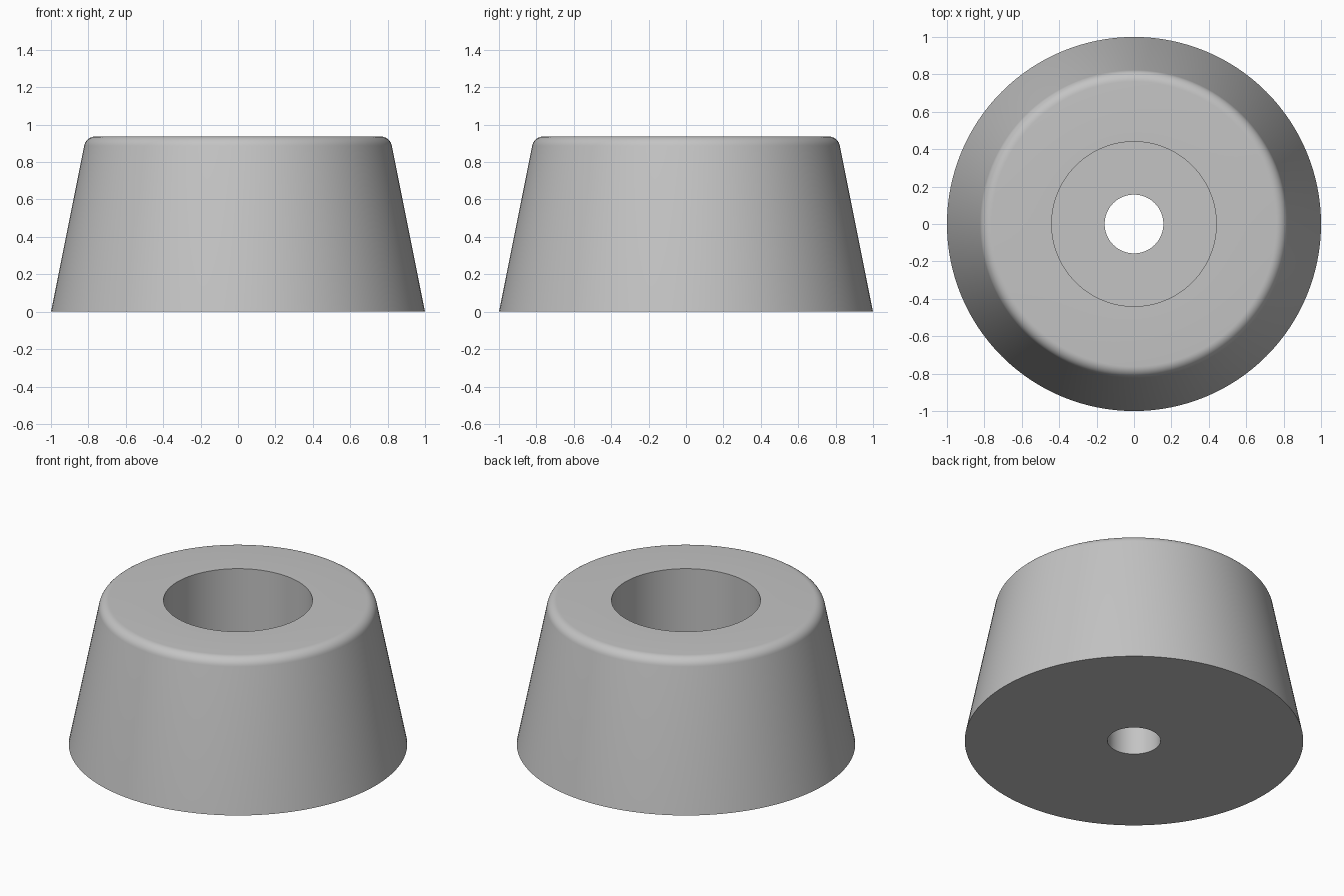
import bpy, bmesh
from math import sin, cos, atan2, pi, radians

cube = bpy.data.objects.get("Cube")
if cube:
    bpy.data.objects.remove(cube, do_unlink=True)

SEGMENTS = 128
BASE_R, TOP_R, HEIGHT = 1.0, 0.8125, 0.9375
BORE_R, HOLE_R, FLOOR_Z = 0.44, 0.157, 0.3125
FILLET = 0.0625

# Rubber grey
rubber = bpy.data.materials.new("rubber_grey")
rubber.use_nodes = True
grey = (0.55, 0.55, 0.55, 1)
rubber.diffuse_color = grey
bsdf = rubber.node_tree.nodes["Principled BSDF"]
bsdf.inputs["Base Color"].default_value = grey
bsdf.inputs["Roughness"].default_value = 0.6

# Rounded top edge, tangent to the tapered wall and the flat top
slope = (BASE_R - TOP_R) / HEIGHT
taper = atan2(BASE_R - TOP_R, HEIGHT)
cz = HEIGHT - FILLET
cx = BASE_R - FILLET / cos(taper) - cz * slope
steps = 8
fillet = []
for i in range(steps + 1):
    a = taper + (pi / 2 - taper) * i / steps
    fillet.append((cx + FILLET * cos(a), cz + FILLET * sin(a)))

# Cross-section: base, wall, top, counterbore, screw hole
profile = [(HOLE_R, 0), (BASE_R, 0), *fillet, (BORE_R, HEIGHT),
           (BORE_R, FLOOR_Z), (HOLE_R, FLOOR_Z)]

# Revolve the closed cross-section
bm = bmesh.new()
ring = [bm.verts.new((r, 0, z)) for r, z in profile]
edges = [bm.edges.new((v, ring[(i + 1) % len(ring)])) for i, v in enumerate(ring)]
bmesh.ops.spin(bm, geom=ring + edges, cent=(0, 0, 0), axis=(0, 0, 1),
               angle=2 * pi, steps=SEGMENTS, use_duplicate=False)
bmesh.ops.remove_doubles(bm, verts=bm.verts[:], dist=0.0001)
bmesh.ops.recalc_face_normals(bm, faces=bm.faces[:])

mesh = bpy.data.meshes.new("rubber_foot")
bm.to_mesh(mesh)
bm.free()
mesh.materials.append(rubber)
foot = bpy.data.objects.new("rubber_foot", mesh)
bpy.context.collection.objects.link(foot)

# Smooth round walls, crisp hole rims and base edge
bpy.ops.object.select_all(action='DESELECT')
foot.select_set(True)
bpy.context.view_layer.objects.active = foot
bpy.ops.object.shade_smooth_by_angle(angle=radians(30))
